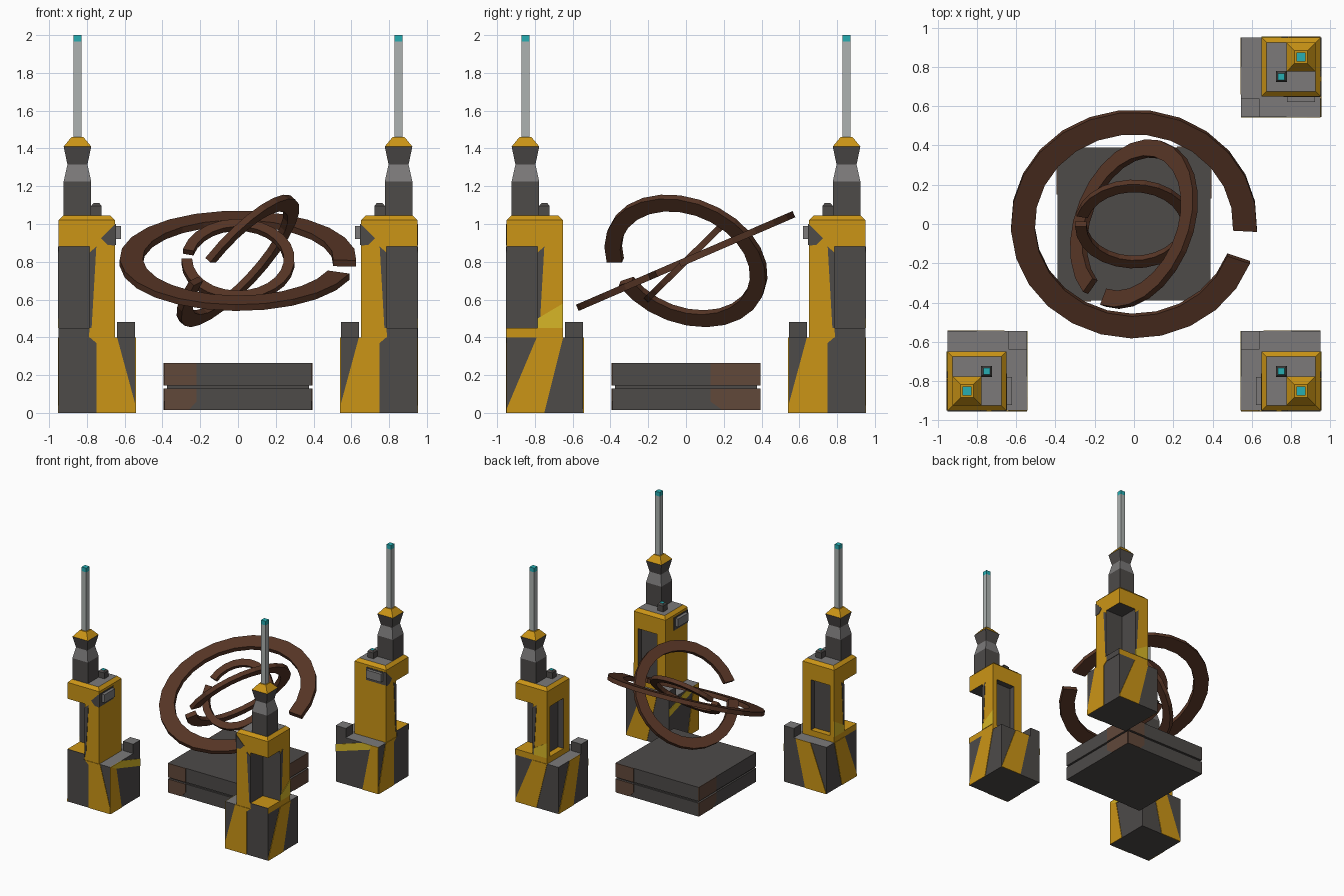
import bpy, bmesh, math
from mathutils import Vector

if "Cube" in bpy.data.objects:
    bpy.data.objects.remove(bpy.data.objects["Cube"])

COLOURS = {
    "yellow_paint": (0.60, 0.30, 0.008), "bright_yellow": (0.68, 0.47, 0.02),
    "dark_metal": (0.075, 0.069, 0.066), "mid_grey": (0.20, 0.195, 0.195),
    "rod_grey": (0.42, 0.45, 0.44), "cyan_light": (0.02, 0.42, 0.45),
    "ring_brown": (0.095, 0.036, 0.019), "rust_patch": (0.12, 0.065, 0.042)}
MATS = {}
for cname, c in COLOURS.items():
    MATS[cname] = bpy.data.materials.new(cname)
    MATS[cname].diffuse_color = (*c, 1)
NAMES = list(COLOURS)
Y, BY, D, G, ROD, CY, RING, RUST = NAMES
same = lambda p: p


def finish(name, bm):
    bmesh.ops.recalc_face_normals(bm, faces=bm.faces)
    me = bpy.data.meshes.new(name)
    bm.to_mesh(me)
    bm.free()
    for n in NAMES:
        me.materials.append(MATS[n])
    ob = bpy.data.objects.new(name, me)
    bpy.context.collection.objects.link(ob)
    return ob


def loft(name, sections, mats, bottom, top, f=same):
    """Skin equal-length point loops; one material per span."""
    bm = bmesh.new()
    loops = [[bm.verts.new(f(Vector(p))) for p in s] for s in sections]
    n = len(loops[0])
    for a, b, m in zip(loops, loops[1:], mats):
        for i in range(n):
            j = (i + 1) % n
            mat = m(i) if callable(m) else m
            bm.faces.new((a[i], a[j], b[j], b[i])).material_index = NAMES.index(mat)
    bm.faces.new(loops[0]).material_index = NAMES.index(bottom)
    bm.faces.new(loops[-1]).material_index = NAMES.index(top)
    return finish(name, bm)


def rect(x0, y0, x1, y1, z):
    return [(x0, y0, z), (x1, y0, z), (x1, y1, z), (x0, y1, z)]


def box(name, lo, hi, mat, f=same, top=None, bottom=None):
    return loft(name, [rect(lo[0], lo[1], hi[0], hi[1], z) for z in (lo[2], hi[2])],
                [mat], bottom or mat, top or mat, f)


def column(name, cx, cy, levels, mats, top, f=same):
    """Stack of square sections: levels are (z, half width)."""
    return loft(name, [rect(cx - h, cy - h, cx + h, cy + h, z) for z, h in levels],
                mats, mats[0], top, f)


def plate(name, pts, normal, mat, f=same):
    off = Vector(normal) * 0.004
    return loft(name, [[Vector(p) - off * 0.5 for p in pts], [Vector(p) + off for p in pts]],
                [mat], mat, mat, f)


def tower(tag, f):
    """Corner pylon, laid out for the front right corner and moved by f."""
    P = tag + "_"
    # plinth with raised inner corner block
    box(P + "plinth", (.545, -.95, 0), (.95, -.545, .40), D, f, top=G)
    box(P + "plinth_block", (.545, -.64, .40), (.64, -.545, .48), D, f, top=G)
    # painted bands on the plinth sides
    plate(P + "band_a", [(.545, -.95, 0), (.75, -.95, 0), (.75, -.95, .37), (.785, -.95, .40),
                         (.64, -.95, .40), (.545, -.95, .05)], (0, -1, 0), Y, f)
    plate(P + "band_b", [(.95, -.95, 0), (.95, -.75, 0), (.95, -.65, .40), (.95, -.79, .40),
                         (.95, -.95, .02)], (1, 0, 0), Y, f)
    plate(P + "band_c", [(.545, -.95, 0), (.545, -.80, 0), (.545, -.88, .40),
                         (.545, -.95, .40)], (-1, 0, 0), Y, f)
    plate(P + "band_d", [(.95, -.545, 0), (.75, -.545, 0), (.66, -.545, .40),
                         (.80, -.545, .40)], (0, 1, 0), Y, f)
    plate(P + "bright_band", [(.545, -.95, .385), (.545, -.545, .26), (.545, -.545, .32),
                              (.545, -.80, .40), (.545, -.95, .40)], (-1, 0, 0), BY, f)
    # body: foot, notched and recessed middle, head with bevelled rim
    box(P + "body_foot", (.65, -.95, .40), (.95, -.65, .45), Y, f)
    plate(P + "foot_patch", [(.79, -.95, .40), (.95, -.95, .40), (.95, -.95, .45),
                             (.785, -.95, .45)], (0, -1, 0), D, f)
    prof = [(.65, -.95), (.785, -.95), (.785, -.785), (.95, -.785), (.95, -.65),
            (.91, -.65), (.91, -.70), (.73, -.70), (.73, -.65), (.65, -.65)]
    loft(P + "body_middle", [[(x, y, z) for x, y in prof] for z in (.45, .88)],
         [lambda i: D if i in (1, 2, 5, 6, 7) else Y], Y, Y, f)
    plate(P + "bright_patch", [(.95, -.785, .45), (.95, -.65, .45), (.95, -.65, .58),
                               (.95, -.785, .50)], (1, 0, 0), BY, f)
    loft(P + "body_head", [rect(.65, -.95, .95, -.65, .88), rect(.65, -.95, .95, -.65, 1.02),
                           rect(.675, -.925, .925, -.675, 1.045)], [Y, Y], D, G, f)
    # dark strip under the head's outer corner
    plate(P + "notch_rim_a", [(.75, -.95, .88), (.785, -.95, .85), (.785, -.95, .45),
                              (.775, -.95, .45)], (0, -1, 0), D, f)
    plate(P + "notch_rim_b", [(.95, -.75, .88), (.95, -.785, .85), (.95, -.785, .45),
                              (.95, -.785 + .01, .45)], (1, 0, 0), D, f)
    # control box with its dark corner patch
    box(P + "control_box", (.62, -.92, .92), (.65, -.78, .99), G, f)
    plate(P + "box_patch", [(.65, -.95, .885), (.69, -.95, .89), (.725, -.95, .925),
                            (.65, -.95, 1.0)], (0, -1, 0), D, f)
    plate(P + "box_back", [(.65, -.95, .89), (.65, -.76, .89), (.65, -.76, 1.0),
                           (.65, -.95, 1.0)], (-1, 0, 0), D, f)
    # post, rod, light and small sensor
    column(P + "post", .85, -.85, [(1.04, .073), (1.225, .073), (1.315, .053), (1.41, .073),
                                   (1.46, .032)], [D, G, D, Y], Y, f)
    column(P + "rod", .85, -.85, [(1.45, .022), (1.965, .022), (2.0, .022)], [ROD, CY], CY, f)
    column(P + "sensor", .75, -.75, [(1.04, .028), (1.095, .028), (1.11, .016)], [D, D], CY, f)


tower("front_right", same)
tower("front_left", lambda p: Vector((-p.x, p.y, p.z)))
tower("back_right", lambda p: Vector((-p.y, p.x, p.z)))

# two-slab platform with rust patches on its sides
box("platform_core", (-.375, -.375, .10), (.375, .375, .17), D)
for tag, z0, z1 in (("lower", .015, .13), ("upper", .145, .265)):
    s = .39
    box(tag + "_slab", (-s, -s, z0), (s, s, z1), D)
    cut = .04 if tag == "lower" else 0
    for k, (a, b, n) in enumerate([((-s, -s), (-.22, -s), (0, -1, 0)),
                                   ((s, s), (s, .13), (1, 0, 0)),
                                   ((s, s), (.22, s), (0, 1, 0)),
                                   ((-s, s), (-s, .15), (-1, 0, 0))]):
        a, b = Vector((*a, 0)), Vector((*b, 0))
        c = a.lerp(b, 1 - cut * 6)
        up = Vector((0, 0, 1))
        plate(f"{tag}_rust_{k}", [a + up * z0, c + up * z0, b + up * (z0 + cut + .005),
                                  b + up * z1, a + up * z1], n, RUST)


def ring(name, r_out, r_in, thick, normal, end1, end2, segs):
    """Open flat ring whose gap lies between the two end directions."""
    n = Vector(normal).normalized()
    e1 = Vector(end1)
    e1 = (e1 - n * e1.dot(n)).normalized()
    e2 = n.cross(e1)
    g = math.atan2(Vector(end2).dot(e2), Vector(end2).dot(e1))
    a0, a1 = (g, 2 * math.pi) if g > 0 else (0, 2 * math.pi + g)
    centre = Vector((0, 0, .805))
    secs = []
    for i in range(segs + 1):
        a = a0 + (a1 - a0) * i / segs
        d = e1 * math.cos(a) + e2 * math.sin(a)
        secs.append([centre + d * r + n * h for r, h in
                     ((r_out, -thick / 2), (r_out, thick / 2), (r_in, thick / 2), (r_in, -thick / 2))])
    loft(name, secs, [RING] * segs, RING, RING)


# nested floating rings
ring("large_ring", .627, .505, .036, (0, -.397, .918), (.56, -.03, -.013), (.53, -.175, -.075), 24)
ring("middle_ring", .445, .358, .036, (-.71, .28, .646), (-.155, -.38, .01), (-.235, -.33, -.11), 24)
ring("small_ring", .30, .243, .034, (0, -.7, .714), (-.28, 0, 0), (-.26, .045, .045), 24)

for m in bpy.data.materials:
    if m.users and not m.is_grease_pencil:
        m.use_nodes = True
        m.node_tree.nodes["Principled BSDF"].inputs["Base Color"].default_value = m.diffuse_color
